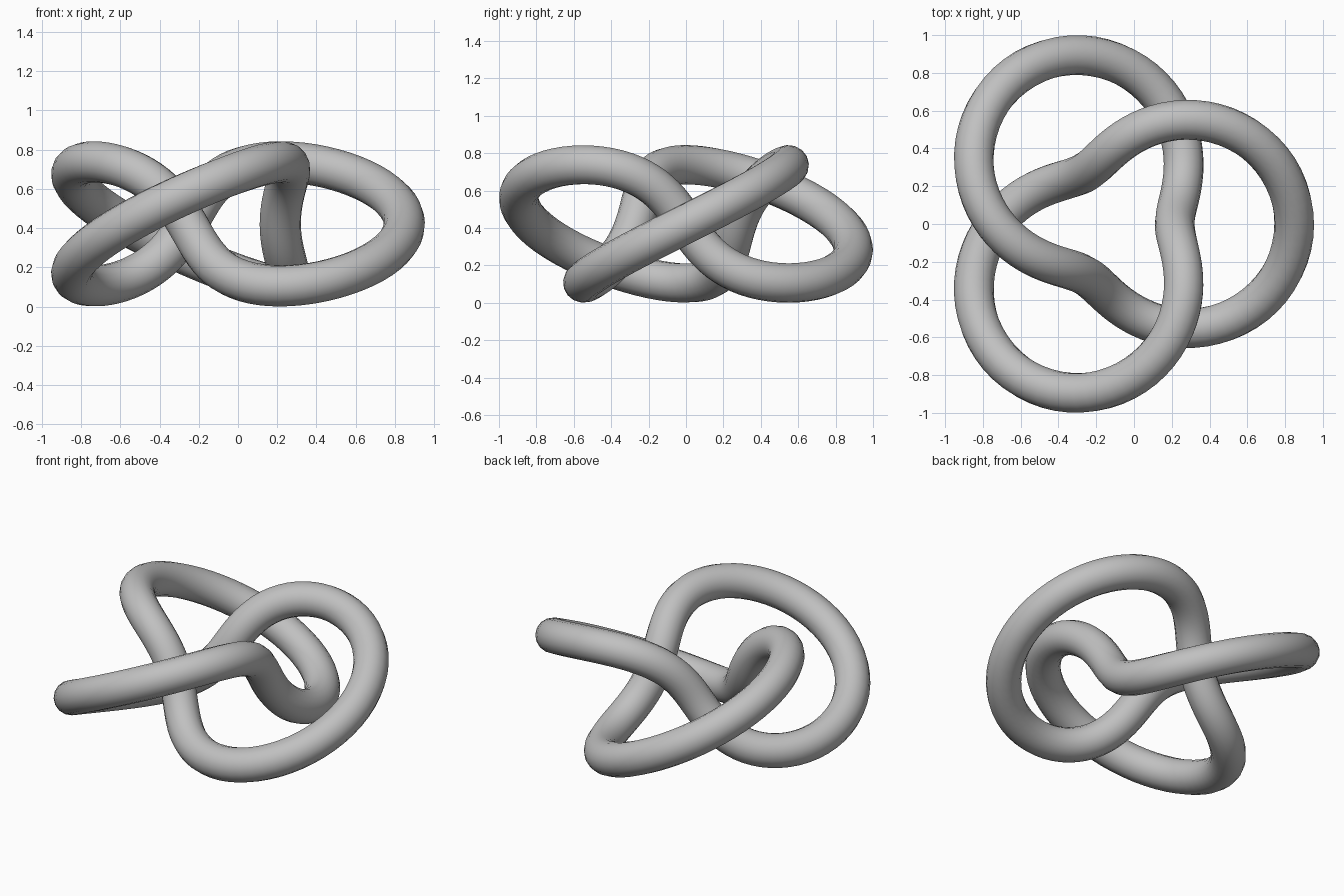
import bpy
from math import cos, sin, tau

cube = bpy.data.objects.get("Cube")
if cube:
    bpy.data.objects.remove(cube, do_unlink=True)

# Knot proportions: the tube winds on a torus of radius 2 * WIND
TUBE = 0.1054
WIND = 3 * TUBE
STEPS = 192

grey = bpy.data.materials.new("plain grey")
grey.use_nodes = True
color = (0.53, 0.53, 0.53, 1)
grey.diffuse_color = color
grey.node_tree.nodes["Principled BSDF"].inputs["Base Color"].default_value = color


def knot_point(t):
    """Centre line: twice around the axis, three times around the ring."""
    r = WIND * (2 + cos(3 * t))
    return (r * cos(2 * t) - 0.1005, r * sin(2 * t),
            WIND * sin(3 * t) + WIND + TUBE, 1)


# Closed path swept with a round profile
path = bpy.data.curves.new("trefoil_knot", "CURVE")
path.dimensions = "3D"
path.bevel_depth = TUBE
path.bevel_resolution = 6
spline = path.splines.new("POLY")
spline.points.add(STEPS - 1)
for i, point in enumerate(spline.points):
    point.co = knot_point(tau * i / STEPS)
spline.use_cyclic_u = True
path.materials.append(grey)

knot = bpy.data.objects.new("trefoil_knot", path)
bpy.context.collection.objects.link(knot)

# Turn the sweep into a smooth mesh
bpy.ops.object.select_all(action="DESELECT")
knot.select_set(True)
bpy.context.view_layer.objects.active = knot
bpy.ops.object.convert(target="MESH")
bpy.ops.object.shade_smooth()
